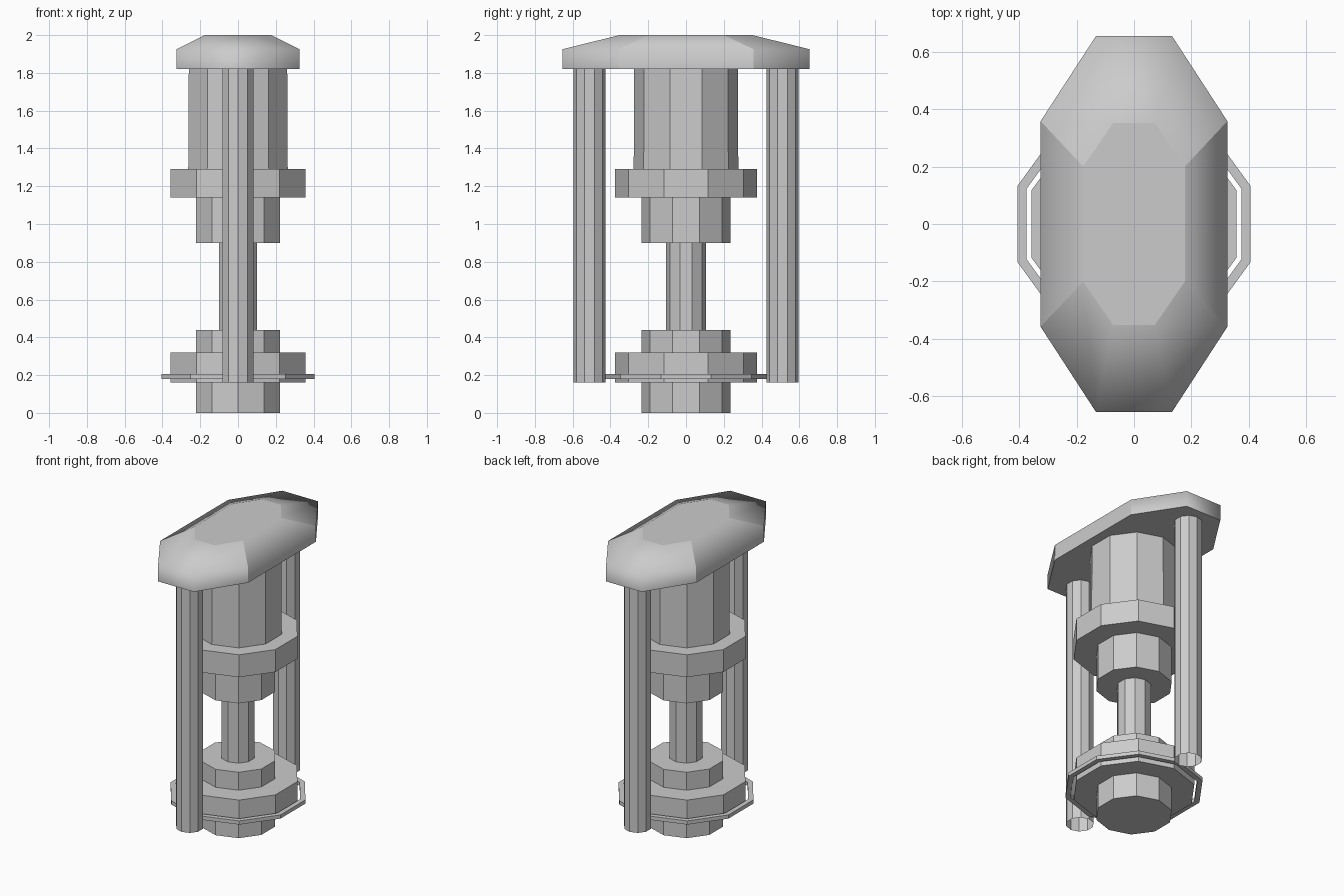
import bpy, bmesh, math

if "Cube" in bpy.data.objects:
    bpy.data.objects.remove(bpy.data.objects["Cube"])

SIDES = 10


def make_object(name, bm):
    bmesh.ops.recalc_face_normals(bm, faces=bm.faces)
    mesh = bpy.data.meshes.new(name)
    bm.to_mesh(mesh)
    bm.free()
    obj = bpy.data.objects.new(name, mesh)
    bpy.context.collection.objects.link(obj)
    return obj


def lathe(name, profile, y=0.0, closed=False, cap_start=False, cap_end=False):
    """Ten-sided turned part from (radius, z) points, corners on the y axis."""
    bm = bmesh.new()
    rings = []
    for r, z in profile:
        rings.append([bm.verts.new((r * math.sin(a), y + r * math.cos(a), z))
                      for a in (2 * math.pi * i / SIDES for i in range(SIDES))])
    pairs = list(zip(rings, rings[1:]))
    if closed:
        pairs.append((rings[-1], rings[0]))
    for lo, hi in pairs:
        for i in range(SIDES):
            j = (i + 1) % SIDES
            bm.faces.new((lo[i], lo[j], hi[j], hi[i]))
    if cap_start:
        bm.faces.new(rings[0])
    if cap_end:
        bm.faces.new(rings[-1])
    return make_object(name, bm)


# Stepped base, rod and stepped upper body on the centre axis
lathe("lower_body", [(0.235, 0), (0.235, 0.16), (0.376, 0.16), (0.376, 0.32),
                     (0.235, 0.32), (0.235, 0.44), (0.105, 0.44)], cap_start=True)
lathe("centre_rod", [(0.105, 0.44), (0.105, 0.90)])
lathe("upper_body", [(0.105, 0.90), (0.235, 0.90), (0.235, 1.14), (0.376, 1.14),
                     (0.376, 1.29), (0.277, 1.29), (0.274, 1.82)])

# Thin loose ring around the lower collar
lathe("retaining_ring", [(0.394, 0.18), (0.427, 0.18), (0.427, 0.205), (0.394, 0.205)],
      closed=True)

# Open-ended side tubes
for side, name in ((-1, "front_tube"), (1, "back_tube")):
    lathe(name, [(0.085, 0.16), (0.085, 1.82)], y=side * 0.51)


# Bevelled eight-sided top plate
def octagon(bm, end_x, end_y, side_x, side_y, z):
    quarter = [(end_x, end_y), (side_x, side_y)]
    pts = (quarter + [(x, -y) for x, y in reversed(quarter)]
           + [(-x, -y) for x, y in quarter] + [(-x, y) for x, y in reversed(quarter)])
    return [bm.verts.new((x, y, z)) for x, y in pts]


bm = bmesh.new()
levels = [octagon(bm, 0.132, 0.655, 0.325, 0.358, 1.82),
          octagon(bm, 0.132, 0.655, 0.325, 0.358, 1.925),
          octagon(bm, 0.072, 0.352, 0.177, 0.20, 2.0)]
bm.faces.new(levels[0])
bm.faces.new(levels[2])
for lo, hi in zip(levels, levels[1:]):
    for i in range(8):
        j = (i + 1) % 8
        bm.faces.new((lo[i], lo[j], hi[j], hi[i])).smooth = True
    # hard corners where the long sides meet the rounded ends
    for i in (1, 2, 5, 6):
        bm.edges.get((lo[i], hi[i])).smooth = False
make_object("top_plate", bm)
